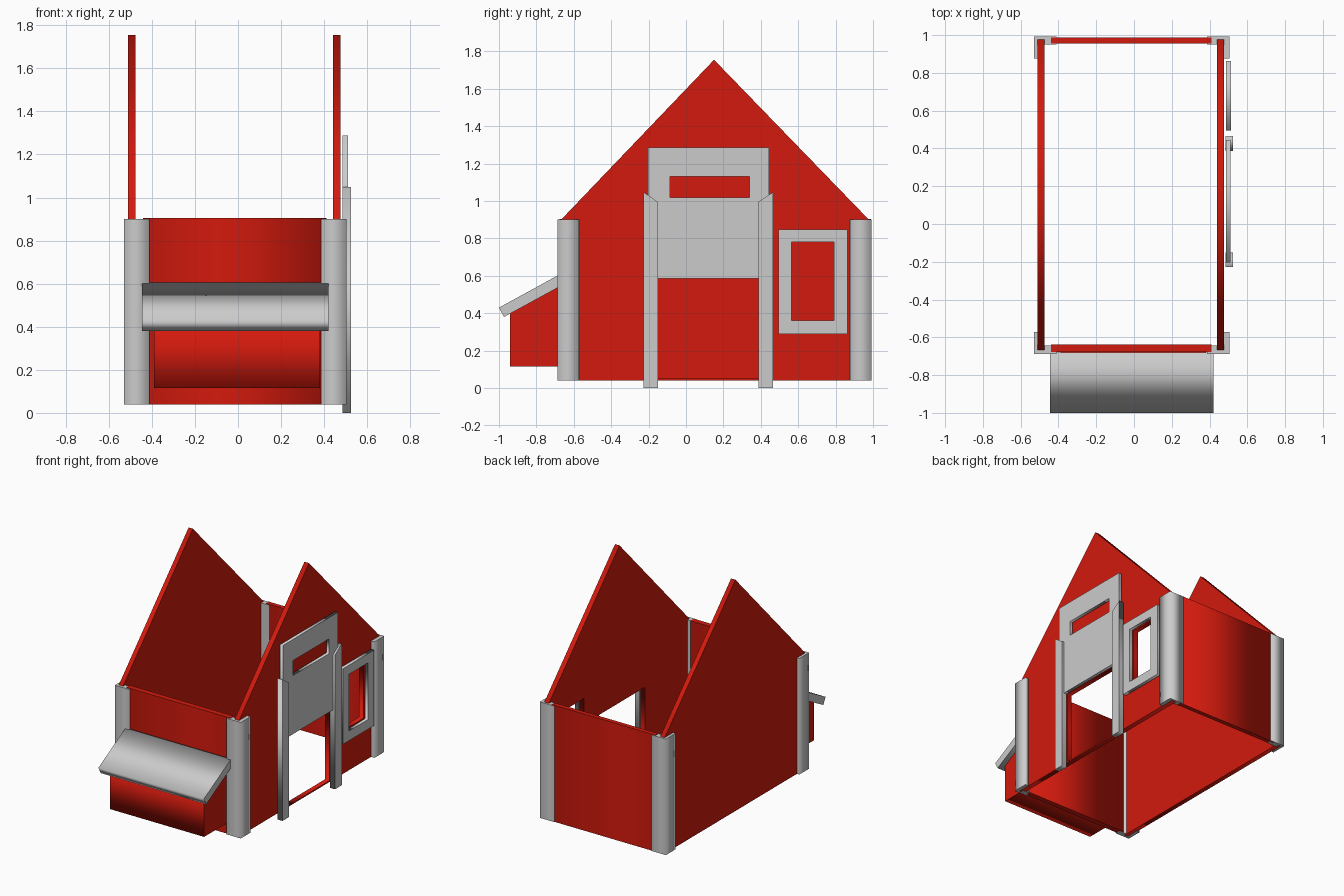
import bpy
from mathutils import Matrix

if "Cube" in bpy.data.objects:
    bpy.data.objects.remove(bpy.data.objects["Cube"])

red = bpy.data.materials.new("red_paint")
red.diffuse_color = (0.65, 0.01, 0.004, 1)
red.use_nodes = True
red.node_tree.nodes["Principled BSDF"].inputs["Base Color"].default_value = red.diffuse_color

# local (x, y, z) -> world (y, z, x), so side profiles extrude along x
SIDE = Matrix(((0, 0, 1, 0), (1, 0, 0, 0), (0, 1, 0, 0), (0, 0, 0, 1)))
TOP = Matrix.Identity(4)


def rect(u0, u1, v0, v1):
    return [(u0, v0), (u1, v0), (u1, v1), (u0, v1)]


def slab(name, loops, a, b, mat=None, frame=SIDE):
    """Extrude an outline (first loop) with holes (other loops) from a to b."""
    cu = bpy.data.curves.new(name, 'CURVE')
    cu.dimensions = '2D'
    cu.fill_mode = 'BOTH'
    cu.extrude = (b - a) / 2
    for pts in loops:
        s = cu.splines.new('POLY')
        s.points.add(len(pts) - 1)
        for p, (u, v) in zip(s.points, pts):
            p.co = (u, v, 0, 1)
        s.use_cyclic_u = True
    ob = bpy.data.objects.new(name, cu)
    ob.matrix_world = frame @ Matrix.Translation((0, 0, (a + b) / 2))
    bpy.context.collection.objects.link(ob)
    bpy.ops.object.select_all(action='DESELECT')
    ob.select_set(True)
    bpy.context.view_layer.objects.active = ob
    bpy.ops.object.convert(target='MESH')
    ob = bpy.context.object
    if mat:
        ob.data.materials.append(mat)
    return ob


# gabled side walls; the right one has a doorway and a window
gable = [(-0.668, 0.04), (0.978, 0.04), (0.978, 0.9), (0.15, 1.755), (-0.668, 0.9)]
doorway = rect(-0.15, 0.39, 0.05, 0.59)
window = rect(0.565, 0.79, 0.36, 0.78)
slab("left_wall", [gable], -0.51, -0.475, red)
slab("right_wall", [gable, doorway, window], 0.44, 0.477, red)

# low end walls
slab("front_wall", [rect(-0.44, 0.41, -0.677, -0.637)], 0.04, 0.904, red, TOP)
slab("back_wall", [rect(-0.44, 0.41, 0.955, 0.988)], 0.04, 0.904, red, TOP)

# L-shaped corner posts, mirrored about the house centre
CX, CY = -0.0125, 0.1525
for sx, side in ((-1, "left"), (1, "right")):
    for sy, end in ((-1, "front"), (1, "back")):
        L = [(0.398, 0.84), (0.517, 0.84), (0.517, 0.725), (0.489, 0.725),
             (0.489, 0.797), (0.398, 0.797)]
        pts = [(CX + sx * u, CY + sy * v) for u, v in L]
        slab(f"{end}_{side}_post", [pts], 0.04, 0.9, None, TOP)

# sliding door panel with slot, and its slant-topped guide rails
slab("sliding_door", [rect(-0.203, 0.444, 0.585, 1.287), rect(-0.085, 0.34, 1.02, 1.13)],
     0.486, 0.51)
for outer, inner, name in ((-0.228, -0.15, "front"), (0.466, 0.387, "back")):
    slab(f"{name}_door_rail", [[(outer, 0), (inner, 0), (inner, 0.995), (outer, 1.048)]],
         0.485, 0.525)

# window frame
slab("window_frame", [rect(0.495, 0.863, 0.288, 0.848), window], 0.488, 0.513)

# nest box and its sloping lid
slab("nest_box", [[(-0.94, 0.115), (-0.675, 0.115), (-0.675, 0.545), (-0.94, 0.402)]],
     -0.39, 0.38, red)
slab("nest_box_lid", [[(-1.0, 0.43), (-0.973, 0.38), (-0.68, 0.54), (-0.68, 0.605)]],
     -0.445, 0.42)
